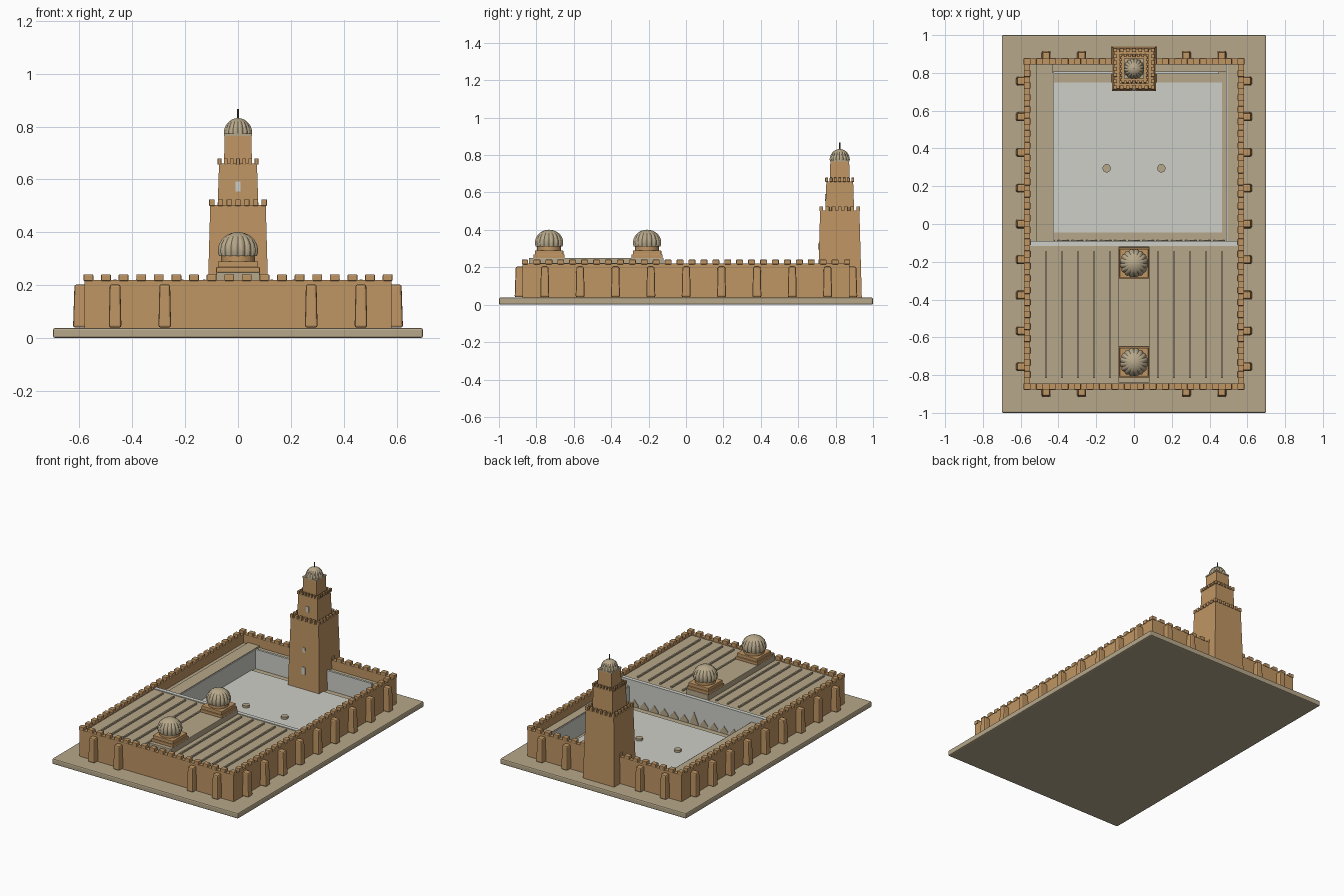
import bpy, bmesh, math
from mathutils import Matrix, Vector

cube = bpy.data.objects.get("Cube")
if cube:
    bpy.data.objects.remove(cube, do_unlink=True)


def material(name, rgb):
    m = bpy.data.materials.new(name)
    m.use_nodes = True
    m.diffuse_color = (*rgb, 1)
    m.node_tree.nodes["Principled BSDF"].inputs["Base Color"].default_value = (*rgb, 1)
    return m


BRICK = material("brick", (0.52, 0.30, 0.125))
STONE = material("tan stone", (0.47, 0.39, 0.255))
MARBLE = material("pale marble", (0.62, 0.62, 0.58))
DARK = material("dark metal", (0.10, 0.08, 0.05))


def finish(bm, name, mat, bevel=0.0, smooth=False):
    bmesh.ops.recalc_face_normals(bm, faces=bm.faces)
    mesh = bpy.data.meshes.new(name)
    bm.to_mesh(mesh)
    bm.free()
    obj = bpy.data.objects.new(name, mesh)
    bpy.context.scene.collection.objects.link(obj)
    mesh.materials.append(mat)
    if bevel:
        mod = obj.modifiers.new("soft edges", "BEVEL")
        mod.width, mod.segments = bevel, 2
    if smooth:
        for p in mesh.polygons:
            p.use_smooth = True
    return obj


def add_box(bm, x, y, z, taper=1.0):
    """Box from (low, high) ranges, its top scaled about its centre by taper."""
    mid = Vector(((x[0] + x[1]) / 2, (y[0] + y[1]) / 2, (z[0] + z[1]) / 2))
    size = (x[1] - x[0], y[1] - y[0], z[1] - z[0], 1)
    verts = bmesh.ops.create_cube(bm, size=1, matrix=Matrix.Translation(mid) @ Matrix.Diagonal(size))["verts"]
    for v in verts:
        if v.co.z > mid.z:
            v.co.x = mid.x + (v.co.x - mid.x) * taper
            v.co.y = mid.y + (v.co.y - mid.y) * taper


def box(name, mat, x, y, z, taper=1.0, bevel=0.0):
    bm = bmesh.new()
    add_box(bm, x, y, z, taper)
    return finish(bm, name, mat, bevel)


def around(c, half):
    return (c - half, c + half)


def battlements(name, cy, hx, hy, nx, ny, z, width, depth):
    """Row of merlons around a rectangle."""
    spots = set()
    for s in (-1, 1):
        spots |= {(round(-hx + 2 * hx * i / nx, 4), s * hy, 0) for i in range(nx + 1)}
        spots |= {(s * hx, round(-hy + 2 * hy * i / ny, 4), 1) for i in range(1, ny)}
    bm = bmesh.new()
    for px, py, side in spots:
        w, d = (depth, width) if side else (width, depth)
        add_box(bm, around(px, w / 2), around(cy + py, d / 2), z)
    finish(bm, name, BRICK, bevel=width * 0.1)


def ribbed_dome(name, cy, z, radius, height, start, ribs=16):
    """Lobed dome; start is the angle of the lower rim in degrees."""
    bm = bmesh.new()
    rings, around_n = 10, ribs * 4
    rows = []
    for i in range(rings):
        a = math.radians(start + (90 - start) * i / rings)
        row = []
        for j in range(around_n):
            t = math.tau * j / around_n
            r = radius * math.cos(a) * (0.92 + 0.08 * abs(math.sin(t * ribs / 2)))
            row.append(bm.verts.new((r * math.cos(t), cy + r * math.sin(t), z + height * math.sin(a))))
        rows.append(row)
    tip = bm.verts.new((0, cy, z + height))
    for j in range(around_n):
        k = (j + 1) % around_n
        for low, high in zip(rows, rows[1:]):
            bm.faces.new((low[j], low[k], high[k], high[j]))
        bm.faces.new((rows[-1][j], rows[-1][k], tip))
    bm.faces.new(rows[0][::-1])
    obj = finish(bm, name, STONE)
    bpy.context.view_layer.objects.active = obj
    obj.select_set(True)
    bpy.ops.object.shade_smooth_by_angle(angle=math.radians(22))
    obj.select_set(False)


def cylinder(name, mat, x, y, z, radius, sides=24):
    bm = bmesh.new()
    at = Matrix.Translation((x, y, (z[0] + z[1]) / 2))
    bmesh.ops.create_cone(bm, cap_ends=True, segments=sides, radius1=radius, radius2=radius,
                          depth=z[1] - z[0], matrix=at)
    finish(bm, name, mat)


# Ground slab and courtyard paving
box("ground_slab", STONE, (-0.7, 0.7), (-1, 1), (0, 0.038), bevel=0.008)
box("court_paving", MARBLE, (-0.465, 0.465), (-0.045, 0.75), (0.036, 0.045))
for x in (-0.145, 0.145):
    cylinder("well_head", STONE, x, 0.295, (0.045, 0.06), 0.022)

# Outer walls
for s, side in ((-1, "right"), (1, "left")):
    box(side + "_wall", BRICK, around(s * 0.565, 0.015), (-0.875, 0.875), (0.036, 0.22))
for s, side in ((-1, "front"), (1, "back")):
    box(side + "_wall", BRICK, (-0.58, 0.58), around(s * 0.86, 0.015), (0.036, 0.22))
battlements("wall_battlements", 0, 0.566, 0.861, 17, 27, (0.216, 0.241), 0.037, 0.034)

# Buttresses
bm = bmesh.new()
for s in (-1, 1):
    for i in range(9):
        add_box(bm, around(s * 0.59, 0.034), around(-0.755 + i * 0.189, 0.024), (0.04, 0.203), 0.84)
    for x in (-0.465, -0.277, 0.277, 0.465):
        add_box(bm, around(x, 0.024), around(s * 0.882, 0.034), (0.04, 0.203), 0.84)
finish(bm, "buttresses", BRICK, bevel=0.008)

# Prayer hall with roof ridges, raised nave and arcade front
box("hall_roof", STONE, (-0.555, 0.555), (-0.85, -0.11), (0.036, 0.212))
bm = bmesh.new()
for s in (-1, 1):
    for i in range(5):
        add_box(bm, around(s * (0.127 + i * 0.0845), 0.005), (-0.815, -0.145), (0.21, 0.222))
finish(bm, "roof_ridges", STONE)
box("nave_roof", STONE, (-0.083, 0.083), (-0.84, -0.12), (0.21, 0.25), bevel=0.004)
box("hall_arcade", MARBLE, (-0.55, 0.55), (-0.117, -0.09), (0.036, 0.217))

# Pointed arches on the arcade front
bm = bmesh.new()
for i in range(-6, 7):
    x, half, top = i * 0.075, 0.03, 0.125 if i == 0 else 0.09
    outline = [(x - half, 0.04), (x + half, 0.04), (x + half, 0.055), (x, top), (x - half, 0.055)]
    face = bm.faces.new([bm.verts.new((px, -0.089, pz)) for px, pz in outline])
    moved = bmesh.ops.extrude_face_region(bm, geom=[face])["geom"]
    for v in moved:
        if isinstance(v, bmesh.types.BMVert):
            v.co.y += 0.004
finish(bm, "arcade_arches", STONE)

# Galleries around the court
box("right_gallery_roof", STONE, (-0.515, -0.43), (-0.09, 0.846), (0.036, 0.172))
box("right_gallery_ledge", STONE, (-0.555, -0.515), (-0.09, 0.846), (0.036, 0.16))
box("right_gallery_arcade", MARBLE, (-0.432, -0.424), (-0.09, 0.80), (0.036, 0.168))
box("left_gallery_roof", STONE, (0.495, 0.555), (-0.09, 0.846), (0.036, 0.172))
box("left_gallery_arcade", MARBLE, (0.488, 0.497), (-0.09, 0.846), (0.036, 0.168))
box("back_gallery_roof", STONE, (-0.43, 0.49), (0.805, 0.846), (0.036, 0.16))
box("back_gallery_arcade", MARBLE, (-0.425, 0.45), (0.793, 0.808), (0.036, 0.17))

# Two domes over the nave
for name, y in (("front", -0.732), ("court", -0.208)):
    box(name + "_dome_plinth", BRICK, around(0, 0.083), around(y, 0.083), (0.248, 0.268), bevel=0.003)
    box(name + "_dome_base", BRICK, around(0, 0.076), around(y, 0.076), (0.266, 0.29), bevel=0.003)
    cylinder(name + "_dome_drum", BRICK, 0, y, (0.288, 0.318), 0.064, 32)
    ribbed_dome(name + "_dome", y, 0.332, 0.077, 0.069, -18)

# Stepped tower
TY = 0.822
tiers = (("lower", 0.118, (0.036, 0.503), 0.89), ("middle", 0.077, (0.5, 0.66), 0.93),
         ("upper", 0.053, (0.655, 0.77), 0.95))
for name, half, z, taper in tiers:
    box("tower_" + name, BRICK, around(0, half), around(TY, half), z, taper)
battlements("lower_tower_battlements", TY, 0.099, 0.099, 6, 6, (0.5, 0.525), 0.02, 0.02)
battlements("middle_tower_battlements", TY, 0.07, 0.07, 6, 6, (0.657, 0.679), 0.014, 0.015)
box("tower_cornice", STONE, around(0, 0.053), around(TY, 0.053), (0.765, 0.774))
ribbed_dome("tower_dome", TY, 0.774, 0.055, 0.058, 0)
cylinder("tower_finial", DARK, 0, TY, (0.825, 0.866), 0.003, 8)

# Tower windows
for z, w, h, y in ((0.17, 0.013, 0.024, 0.708), (0.31, 0.008, 0.016, 0.7115), (0.573, 0.010, 0.019, 0.7475)):
    box("tower_window", MARBLE, around(0, w), around(y, 0.0045), around(z, h))
